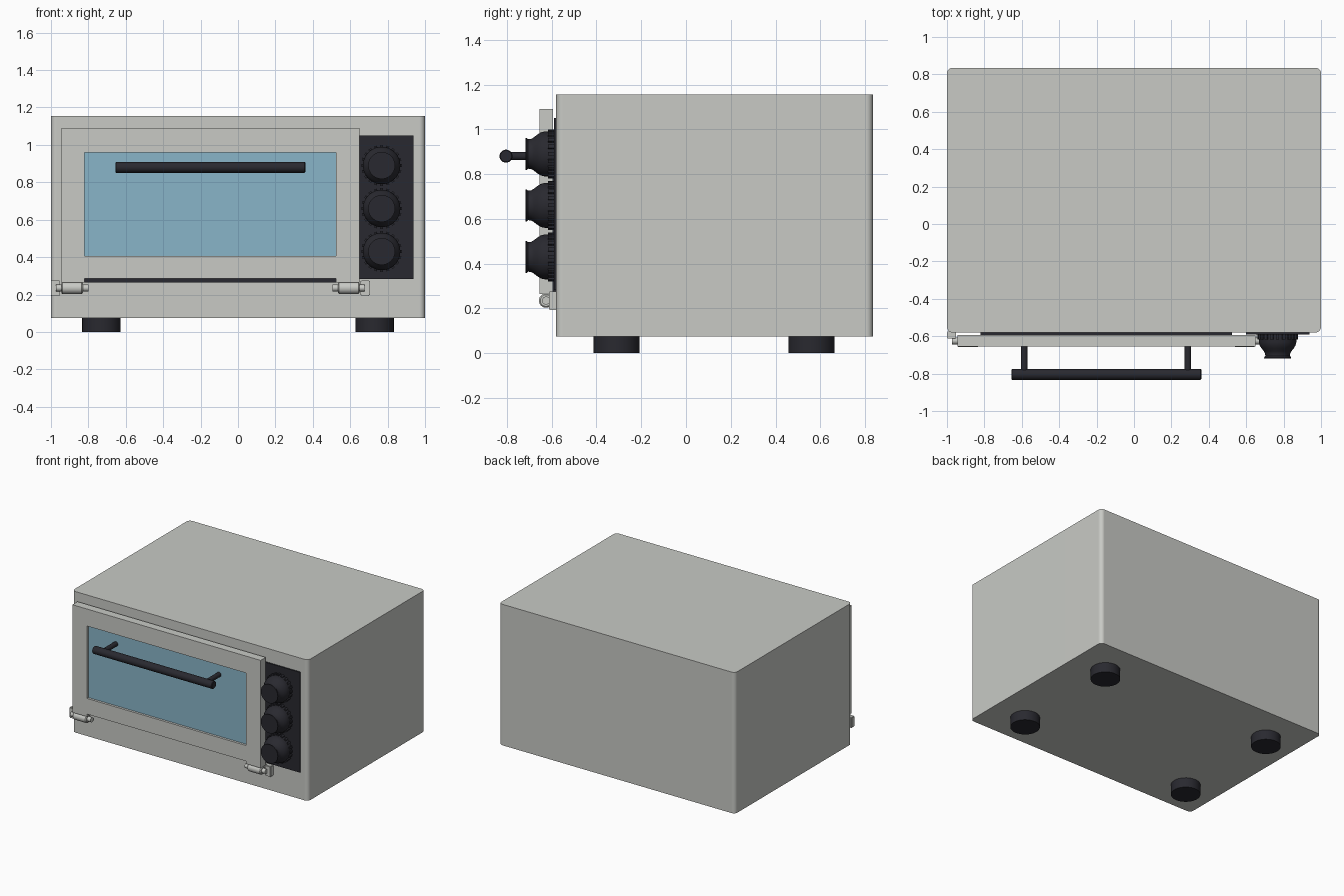
import bpy, bmesh, math
from mathutils import Matrix, Vector

if "Cube" in bpy.data.objects:
    bpy.data.objects.remove(bpy.data.objects["Cube"], do_unlink=True)


def material(name, rgb):
    m = bpy.data.materials.new(name)
    m.use_nodes = True
    m.diffuse_color = (*rgb, 1)
    m.node_tree.nodes["Principled BSDF"].inputs["Base Color"].default_value = (*rgb, 1)
    return m


STEEL = material("warm grey metal", (0.58, 0.59, 0.56))
BLACK = material("black plastic", (0.022, 0.022, 0.029))
GLASS = material("blue glass", (0.25, 0.46, 0.58))


def finish(name, bm, mat, smooth=False):
    bmesh.ops.recalc_face_normals(bm, faces=bm.faces)
    me = bpy.data.meshes.new(name)
    bm.to_mesh(me)
    bm.free()
    me.materials.append(mat)
    ob = bpy.data.objects.new(name, me)
    bpy.context.collection.objects.link(ob)
    if smooth:
        bpy.ops.object.select_all(action='DESELECT')
        ob.select_set(True)
        bpy.context.view_layer.objects.active = ob
        bpy.ops.object.shade_smooth_by_angle(angle=math.radians(35))
    return ob


def add_box(bm, lo, hi):
    lo, hi = Vector(lo), Vector(hi)
    m = Matrix.Translation((lo + hi) / 2) @ Matrix.Diagonal((*(hi - lo), 1))
    return bmesh.ops.create_cube(bm, size=1, matrix=m)["verts"]


def box(name, lo, hi, mat, bevel=0):
    bm = bmesh.new()
    add_box(bm, lo, hi)
    if bevel:
        bmesh.ops.bevel(bm, geom=bm.edges[:], offset=bevel, segments=2, affect='EDGES')
    return finish(name, bm, mat)


def lathe(bm, profile, start, axis, segments=40):
    """Revolve (distance, radius) pairs about an axis, with capped ends."""
    m = Matrix.Translation(start) @ Vector(axis).to_track_quat('Z', 'Y').to_matrix().to_4x4()
    rings = []
    for d, r in profile:
        rings.append([bm.verts.new(m @ Vector((r * math.cos(a), r * math.sin(a), d)))
                      for a in (2 * math.pi * i / segments for i in range(segments))])
    for a, b in zip(rings, rings[1:]):
        for i in range(segments):
            j = (i + 1) % segments
            bm.faces.new((a[i], a[j], b[j], b[i]))
    bm.faces.new(rings[0])
    bm.faces.new(rings[-1])


def turned(name, profile, start, axis, mat):
    bm = bmesh.new()
    lathe(bm, profile, start, axis)
    return finish(name, bm, mat, True)


# Housing with rounded upright edges
bm = bmesh.new()
add_box(bm, (-1, -0.58, 0.075), (1, 0.835, 1.155))
upright = [e for e in bm.edges if abs(e.verts[0].co.z - e.verts[1].co.z) > 0.5]
bmesh.ops.bevel(bm, geom=upright, offset=0.03, segments=5, profile=0.5, affect='EDGES')
housing = finish("housing", bm, STEEL, True)
housing.modifiers.new("Even shading", 'WEIGHTED_NORMAL').keep_sharp = True

# Feet
for sx, side in ((-1, "right"), (1, "left")):
    for y, end in ((-0.31, "front"), (0.56, "back")):
        turned(f"{end}_{side}_foot", [(0, 0.103), (0.08, 0.103)],
               (sx * 0.73, y, 0), (0, 0, 1), BLACK)

# Door frame: one sheet of cells with the window and lower notch left out
xs = (-0.945, -0.82, 0.525, 0.65)
zs = (0.265, 0.285, 0.405, 0.96, 1.09)
bm = bmesh.new()
grid = [[bm.verts.new((x, -0.655, z)) for z in zs] for x in xs]
for i in range(3):
    for k in range(4):
        if i == 1 and k in (0, 2):
            continue
        bm.faces.new((grid[i][k], grid[i + 1][k], grid[i + 1][k + 1], grid[i][k + 1]))
ext = bmesh.ops.extrude_face_region(bm, geom=bm.faces[:])
bmesh.ops.translate(bm, vec=(0, 0.062, 0),
                    verts=[v for v in ext["geom"] if isinstance(v, bmesh.types.BMVert)])
finish("door_frame", bm, STEEL)

# Window pane and the dark seal behind the door
box("window_pane", (-0.822, -0.637, 0.403), (0.527, -0.61, 0.962), GLASS)
box("door_seal", (-0.82, -0.598, 0.265), (0.525, -0.578, 0.96), BLACK)

# Handle
turned("handle_bar", [(0, 0.025), (0.004, 0.029), (1.011, 0.029), (1.015, 0.025)],
       (-0.655, -0.804, 0.88), (1, 0, 0), BLACK)
for x, side in ((-0.587, "right"), (0.288, "left")):
    turned(f"{side}_handle_post", [(0, 0.018), (0.16, 0.018)],
           (x, -0.80, 0.88), (0, 1, 0), BLACK)

# Hinges, mirrored about the middle of the door
MID = -0.1475
for s, side in ((-1, "right"), (1, "left")):
    def hx(d):
        return MID + s * d
    turned(f"{side}_hinge_barrel",
           [(0, 0.026), (0.006, 0.032), (0.109, 0.032), (0.115, 0.026)],
           (hx(0.6825), -0.625, 0.235), (s, 0, 0), STEEL)
    turned(f"{side}_hinge_pin", [(0, 0.018), (0.172, 0.018)],
           (hx(0.6525), -0.625, 0.235), (s, 0, 0), STEEL)
    a, b = sorted((hx(0.803), hx(0.8525)))
    box(f"{side}_hinge_bracket", (a, -0.613, 0.193), (b, -0.575, 0.275), STEEL, 0.004)

# Control panel
box("control_panel", (0.60, -0.59, 0.282), (0.937, -0.575, 1.05), BLACK)

# Knobs: flared body with a toothed skirt
KNOB = [(0, 0.100), (0.045, 0.100), (0.062, 0.096), (0.078, 0.086), (0.093, 0.074),
        (0.105, 0.067), (0.118, 0.066), (0.126, 0.072), (0.131, 0.072)]
TEETH = 20
for z, name in ((0.89, "upper"), (0.66, "middle"), (0.43, "lower")):
    bm = bmesh.new()
    centre = Vector((0.768, -0.587, z))
    lathe(bm, KNOB, centre, (0, -1, 0))
    for i in range(TEETH):
        verts = add_box(bm, (0.09, -0.03, -0.008), (0.109, 0, 0.008))
        turn = Matrix.Rotation(2 * math.pi * i / TEETH, 4, 'Y')
        bmesh.ops.transform(bm, matrix=Matrix.Translation(centre) @ turn, verts=verts)
    finish(f"{name}_knob", bm, BLACK, True)
